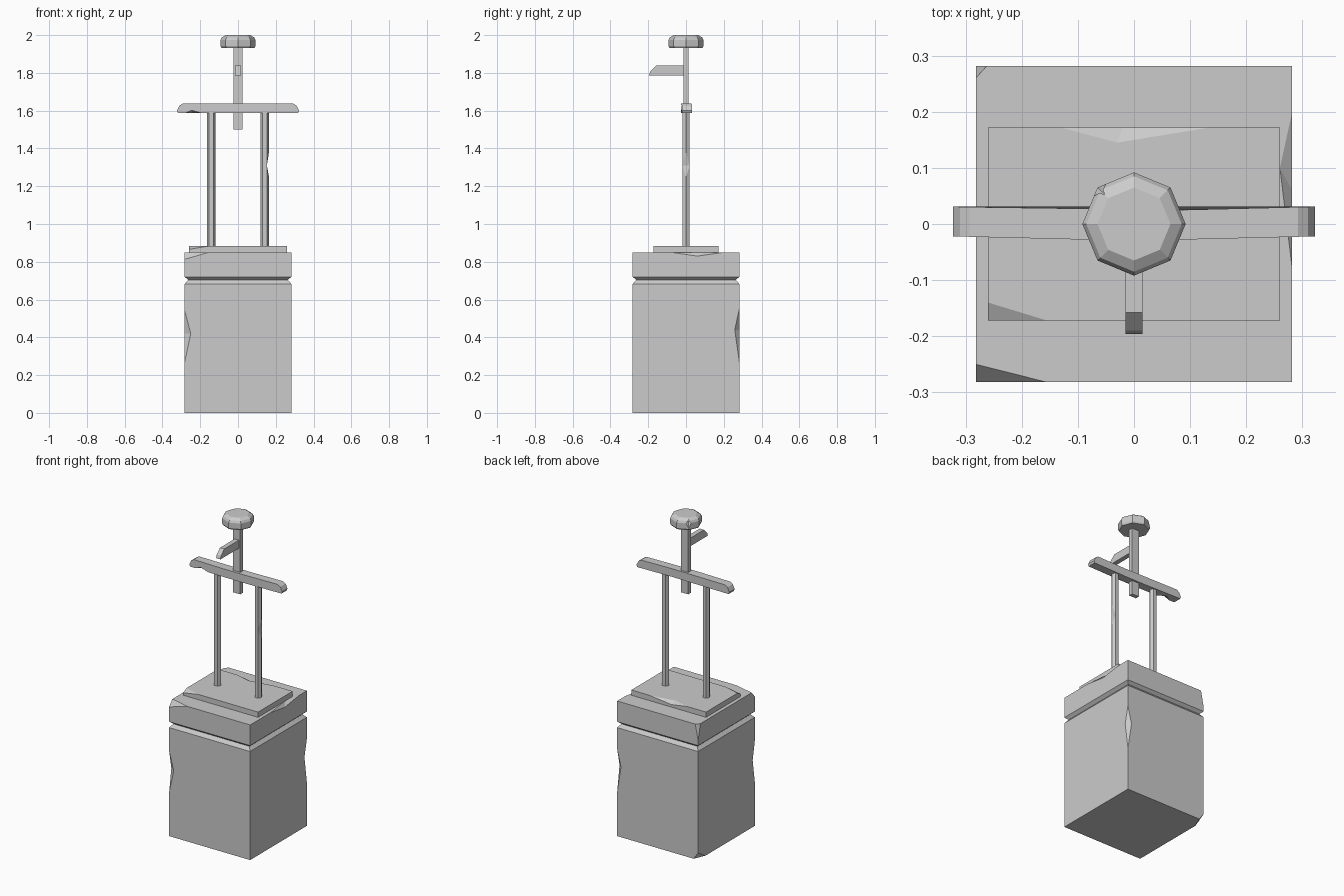
import bpy, bmesh, math
from mathutils import Vector

default = bpy.data.objects.get("Cube")
if default:
    bpy.data.objects.remove(default)

stone = bpy.data.materials.new("Plain grey")
stone.use_nodes = True
GREY = (0.6, 0.6, 0.6, 1)
stone.diffuse_color = GREY
stone.node_tree.nodes["Principled BSDF"].inputs["Base Color"].default_value = GREY


def finish(name, bm):
    bmesh.ops.recalc_face_normals(bm, faces=bm.faces)
    mesh = bpy.data.meshes.new(name)
    bm.to_mesh(mesh)
    bm.free()
    mesh.materials.append(stone)
    ob = bpy.data.objects.new(name, mesh)
    bpy.context.collection.objects.link(ob)
    return ob


def turned(name, sides, rings, turn=0, x=0):
    """Stack regular polygons given as (corner radius, height)."""
    bm = bmesh.new()
    loops = []
    for r, z in rings:
        angles = [turn + math.tau * i / sides for i in range(sides)]
        loops.append([bm.verts.new((x + r * math.cos(a), r * math.sin(a), z)) for a in angles])
    for low, high in zip(loops, loops[1:]):
        for i in range(sides):
            j = (i + 1) % sides
            bm.faces.new((low[i], low[j], high[j], high[i]))
    bm.faces.new(loops[0][::-1])
    bm.faces.new(loops[-1])
    return finish(name, bm)


def slab(name, outline, depth):
    """Extrude a closed 3D outline along a vector."""
    bm = bmesh.new()
    face = bm.faces.new([bm.verts.new(p) for p in outline])
    new = bmesh.ops.extrude_face_region(bm, geom=[face])["geom"]
    bmesh.ops.translate(bm, vec=depth, verts=[v for v in new if isinstance(v, bmesh.types.BMVert)])
    return finish(name, bm)


def box(name, x, y, z0, z1):
    return slab(name, [(-x, -y, z0), (x, -y, z0), (x, y, z0), (-x, y, z0)], (0, 0, z1 - z0))


def chip(ob, *points):
    """Break a piece off; the last point lies outside the surface."""
    bm = bmesh.new()
    for p in points:
        bm.verts.new(p)
    bmesh.ops.convex_hull(bm, input=bm.verts)
    cutter = finish("chip_cutter", bm)
    cutter.hide_render = True
    mod = ob.modifiers.new("chip", 'BOOLEAN')
    mod.operation, mod.solver, mod.object = 'DIFFERENCE', 'EXACT', cutter
    bpy.context.view_layer.update()
    cut = bpy.data.meshes.new_from_object(ob.evaluated_get(bpy.context.evaluated_depsgraph_get()))
    ob.modifiers.clear()
    ob.data = cut
    bpy.data.objects.remove(cutter)


# Square body with a groove below its lid
S = 0.282
R = math.sqrt(2)
body = turned("grooved_body", 4, [(S * R, 0), (S * R, 0.683), (0.264 * R, 0.704),
                                  (S * R, 0.72), (S * R, 0.85)], math.pi / 4)
# Dents in two upright edges
chip(body, (-S, -S, 0.27), (-S, -S, 0.54), (-0.25, -S, 0.42), (-S, -0.26, 0.42), (-0.3, -0.3, 0.42))
chip(body, (S, S, 0.27), (S, S, 0.55), (0.255, S, 0.44), (S, 0.258, 0.44), (0.3, 0.3, 0.44))
# Chipped corners and lid edge
chip(body, (-0.155, -S, 0.85), (-S, -0.25, 0.85), (-S, -S, 0.813), (-0.3, -0.3, 0.87))
chip(body, (-S, 0.26, 0.85), (-0.262, S, 0.85), (-S, S, 0.75), (-0.3, 0.3, 0.87))
chip(body, (-S, 0.21, 0), (-0.25, S, 0), (-S, S, 0.045), (-0.3, 0.3, -0.02))
chip(body, (S, 0.2, 0.85), (S, -0.08, 0.85), (0.26, 0.1, 0.85), (S, 0.06, 0.83), (0.3, 0.07, 0.87))

# Top plate
plate = box("top_plate", 0.26, 0.172, 0.85, 0.883)
chip(plate, (-0.155, -0.172, 0.883), (-0.26, -0.14, 0.883), (-0.26, -0.172, 0.866), (-0.28, -0.19, 0.9))
chip(plate, (-0.13, 0.172, 0.883), (0.135, 0.172, 0.883), (-0.03, 0.145, 0.883),
     (-0.02, 0.172, 0.866), (-0.02, 0.19, 0.9))

# Two six-sided rods
for side, label in ((-1, "right"), (1, "left")):
    rod = turned(label + "_rod", 6, [(0.0225, 0.88), (0.0225, 1.6)], 0, side * 0.1415)
    if side > 0:
        chip(rod, (0.164, 0, 1.25), (0.164, 0, 1.38), (0.152, -0.02, 1.31),
             (0.152, 0.02, 1.31), (0.18, 0, 1.31))

# Crossbar with sloped ends, bowed slightly to the front
half = [(0.08, 1.587), (0.318, 1.587), (0.323, 1.6), (0.31, 1.627), (0.292, 1.638), (0.08, 1.638)]
outline = half + [(-x, z) for x, z in reversed(half)]
bar = slab("crossbar", [(x, -0.022, z) for x, z in outline], (0, 0.053, 0))
for v in bar.data.vertices:
    v.co.y -= 0.006 * min(1, (0.323 - abs(v.co.x)) / 0.24)
chip(bar, (-0.28, -0.023, 1.587), (-0.19, -0.0253, 1.587), (-0.245, -0.0239, 1.602),
     (-0.24, 0.005, 1.587), (-0.24, -0.04, 1.57))

# Central stem
box("stem", 0.0245, 0.013, 1.5, 1.94)

# Spout pointing forward
nose = [(0, 1.787), (-0.196, 1.787), (-0.19, 1.806), (-0.158, 1.838), (0, 1.838)]
slab("spout", [(-0.015, y, z) for y, z in nose], (0.03, 0, 0))

# Eight-sided knob with a bevelled top
knob = turned("knob", 8, [(0.087, 1.932), (0.092, 1.942), (0.092, 1.975), (0.085, 1.988), (0.065, 2)])
chip(knob, (-0.072, 0.05, 1.975), (-0.05, 0.072, 1.975), (-0.065, 0.065, 1.945),
     (-0.048, 0.048, 1.995), (-0.08, 0.08, 1.99))
